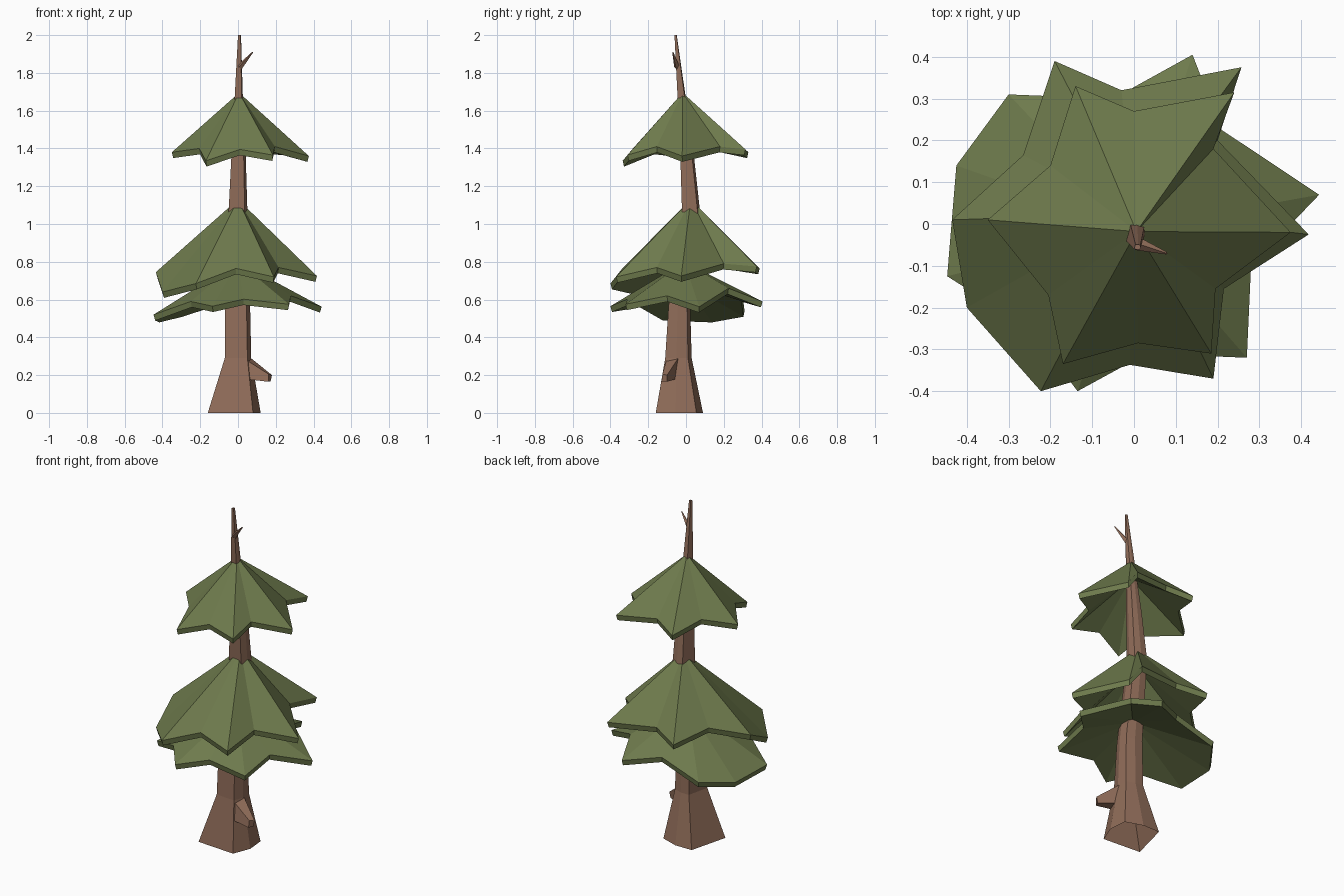
import bpy, bmesh, math
from mathutils import Vector


def material(name, rgb):
    m = bpy.data.materials.new(name)
    m.diffuse_color = (*rgb, 1)
    return m


BARK = material("bark brown", (0.28, 0.152, 0.1))
NEEDLES = material("needle green", (0.155, 0.195, 0.073))


def finish(name, bm, mat):
    bmesh.ops.recalc_face_normals(bm, faces=bm.faces)
    me = bpy.data.meshes.new(name)
    bm.to_mesh(me)
    bm.free()
    me.materials.append(mat)
    ob = bpy.data.objects.new(name, me)
    bpy.context.collection.objects.link(ob)
    return ob


def loft(name, rings, mat, bottom=True):
    bm = bmesh.new()
    loops = [[bm.verts.new(p) for p in r] for r in rings]
    n = len(loops[0])
    for a, b in zip(loops, loops[1:]):
        for i in range(n):
            j = (i + 1) % n
            bm.faces.new((a[i], a[j], b[j], b[i]))
    if bottom:
        bm.faces.new(loops[0][::-1])
    bm.faces.new(loops[-1])
    return finish(name, bm, mat)


# Trunk: one irregular six-sided outline, scaled per ring, open underneath
# rings are z, x centre, y centre, x radius, y radius
outline = [(-1, -0.86), (0.71, -1), (1, -0.16), (0.93, 0.72), (0.2, 1), (-0.57, 1)]
trunk = [(0, -0.02, -0.035, 0.14, 0.125), (0.29, 0, -0.04, 0.07, 0.07),
         (0.57, -0.002, -0.035, 0.066, 0.057), (1.06, 0, 0.027, 0.05, 0.048),
         (1.36, 0.003, 0.006, 0.038, 0.036), (1.66, 0.004, -0.022, 0.022, 0.022),
         (2.0, 0.008, -0.055, 0.008, 0.006)]
loft("trunk", [[(cx + rx * u, cy + ry * v, z) for u, v in outline]
               for z, cx, cy, rx, ry in trunk], BARK, bottom=False)

# Broken lower branch: a wedge growing out of the front right of the trunk
loft("lower_branch_stub", [
    [(0.025, -0.10, 0.292), (0.066, -0.04, 0.292), (0.07, -0.05, 0.18), (0.03, -0.12, 0.18)],
    [(0.162, -0.125, 0.205), (0.18, -0.10, 0.20), (0.172, -0.10, 0.165), (0.16, -0.13, 0.165)]], BARK)

# Small twig near the tip
s, e = Vector((0.008, -0.047, 1.83)), Vector((0.078, -0.07, 1.91))
side = (e - s).cross(Vector((0, 0, 1))).normalized()
up = side.cross((e - s).normalized())
loft("top_twig", [[c + (side * math.cos(k * math.pi / 2) + up * math.sin(k * math.pi / 2)) * r
                   for k in range(4)] for c, r in ((s, 0.016), (e, 0.003))], BARK)


# Needle tiers: pleated star-shaped shells, rim listed as tip, notch, tip...
def tier(name, apex, rim, thick=0.031, drop=0.11):
    bm = bmesh.new()
    top = bm.verts.new(apex)
    low = bm.verts.new((apex[0], apex[1], apex[2] - drop))
    outer = [bm.verts.new(p) for p in rim]
    inner = [bm.verts.new((x * 0.98, y * 0.98, z - thick)) for x, y, z in rim]
    n = len(rim)
    for i in range(n):
        j = (i + 1) % n
        bm.faces.new((top, outer[i], outer[j]))
        bm.faces.new((outer[i], inner[i], inner[j], outer[j]))
        bm.faces.new((low, inner[j], inner[i]))
    finish(name, bm, NEEDLES)


tier("top_needles", (0.006, -0.018, 1.695), [
    (-0.35, 0.01, 1.38), (-0.20, 0.14, 1.42), (-0.14, 0.33, 1.38), (0, 0.27, 1.42),
    (0.24, 0.315, 1.395), (0.19, 0.18, 1.41), (0.375, -0.02, 1.36), (0.195, -0.155, 1.41),
    (0.185, -0.31, 1.365), (0.01, -0.285, 1.395), (-0.17, -0.335, 1.335), (-0.205, -0.17, 1.40)])

tier("middle_needles", (0, 0.025, 1.13), [
    (-0.435, 0.01, 0.745), (-0.265, 0.165, 0.80), (-0.19, 0.39, 0.765), (-0.03, 0.32, 0.80),
    (0.257, 0.375, 0.775), (0.20, 0.20, 0.79), (0.418, -0.025, 0.725), (0.215, -0.155, 0.77),
    (0.19, -0.37, 0.72), (-0.01, -0.337, 0.765), (-0.223, -0.40, 0.685), (-0.40, -0.20, 0.64)])

tier("bottom_needles", (0, -0.01, 0.80), [
    (0.443, 0.07, 0.562), (0.21, 0.225, 0.66), (0.14, 0.405, 0.59), (-0.05, 0.30, 0.62),
    (-0.30, 0.31, 0.54), (-0.425, 0.14, 0.51), (-0.447, -0.125, 0.52), (-0.25, -0.25, 0.59),
    (-0.135, -0.40, 0.565), (0.03, -0.31, 0.602), (0.27, -0.32, 0.575), (0.28, -0.10, 0.62)])
